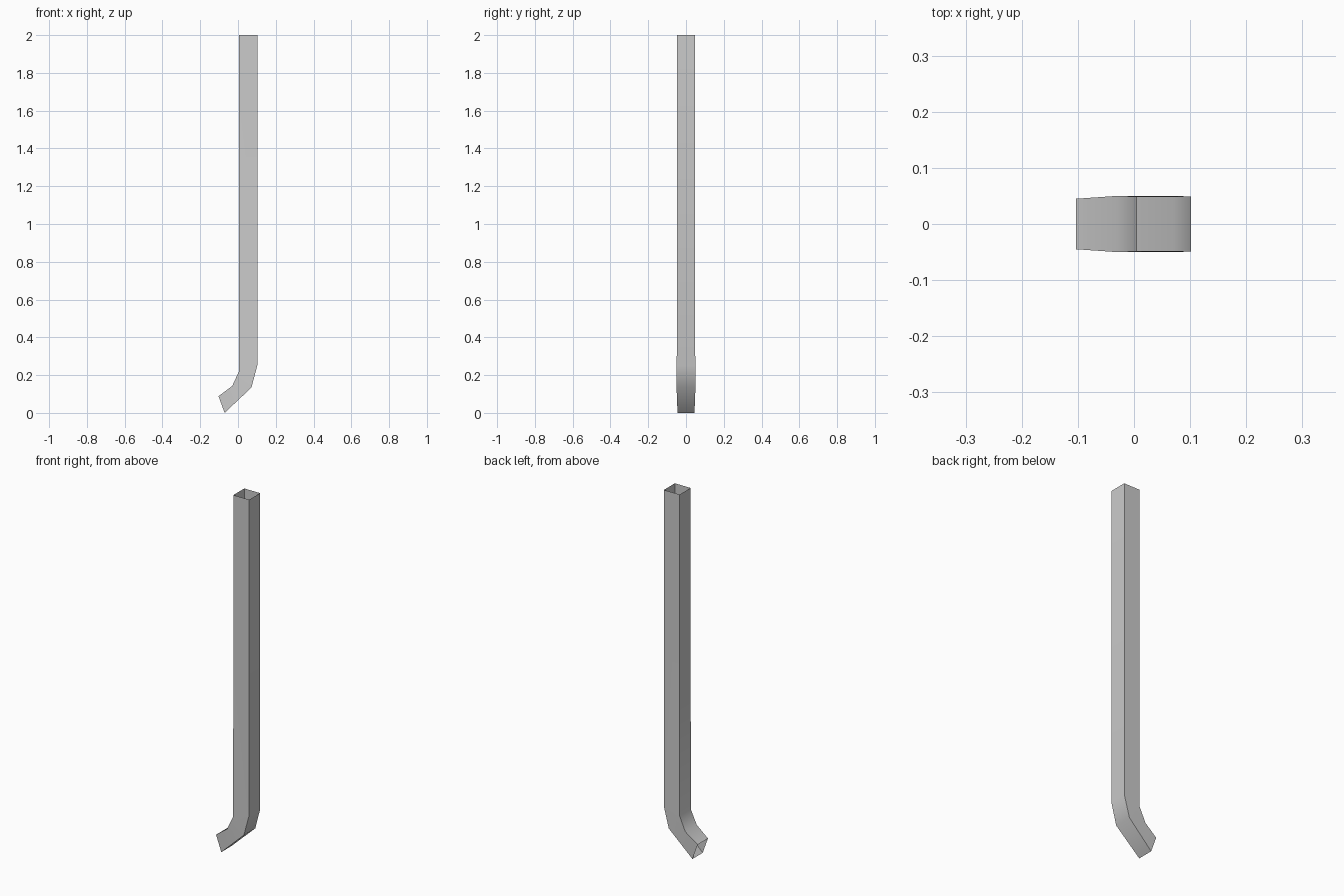
import bpy, bmesh, math

if "Cube" in bpy.data.objects:
    bpy.data.objects.remove(bpy.data.objects["Cube"])

# Cross-section stations down the pipe: inner (x, z), outer (x, z), half width
stations = [
    ((0.005, 2.0), (0.102, 2.0), 0.048),
    ((0.005, 0.22), (0.102, 0.25), 0.049),
    ((-0.031, 0.142), (0.071, 0.134), 0.05),
    ((-0.103, 0.088), (-0.071, 0.0), 0.045),
]

# Open-ended square downpipe with a kicked-out foot
bm = bmesh.new()
rings = []
for (xi, zi), (xo, zo), w in stations:
    rings.append([bm.verts.new(p) for p in
                  ((xi, -w, zi), (xo, -w, zo), (xo, w, zo), (xi, w, zi))])
for a, b in zip(rings, rings[1:]):
    for i in range(4):
        j = (i + 1) % 4
        bm.faces.new((a[i], b[i], b[j], a[j]))

mesh = bpy.data.meshes.new("downpipe")
bm.to_mesh(mesh)
bm.free()
pipe = bpy.data.objects.new("downpipe", mesh)
bpy.context.collection.objects.link(pipe)

# Smooth along the bend, sharp at the four corners
bpy.context.view_layer.objects.active = pipe
pipe.select_set(True)
bpy.ops.object.shade_smooth_by_angle(angle=math.radians(45))
